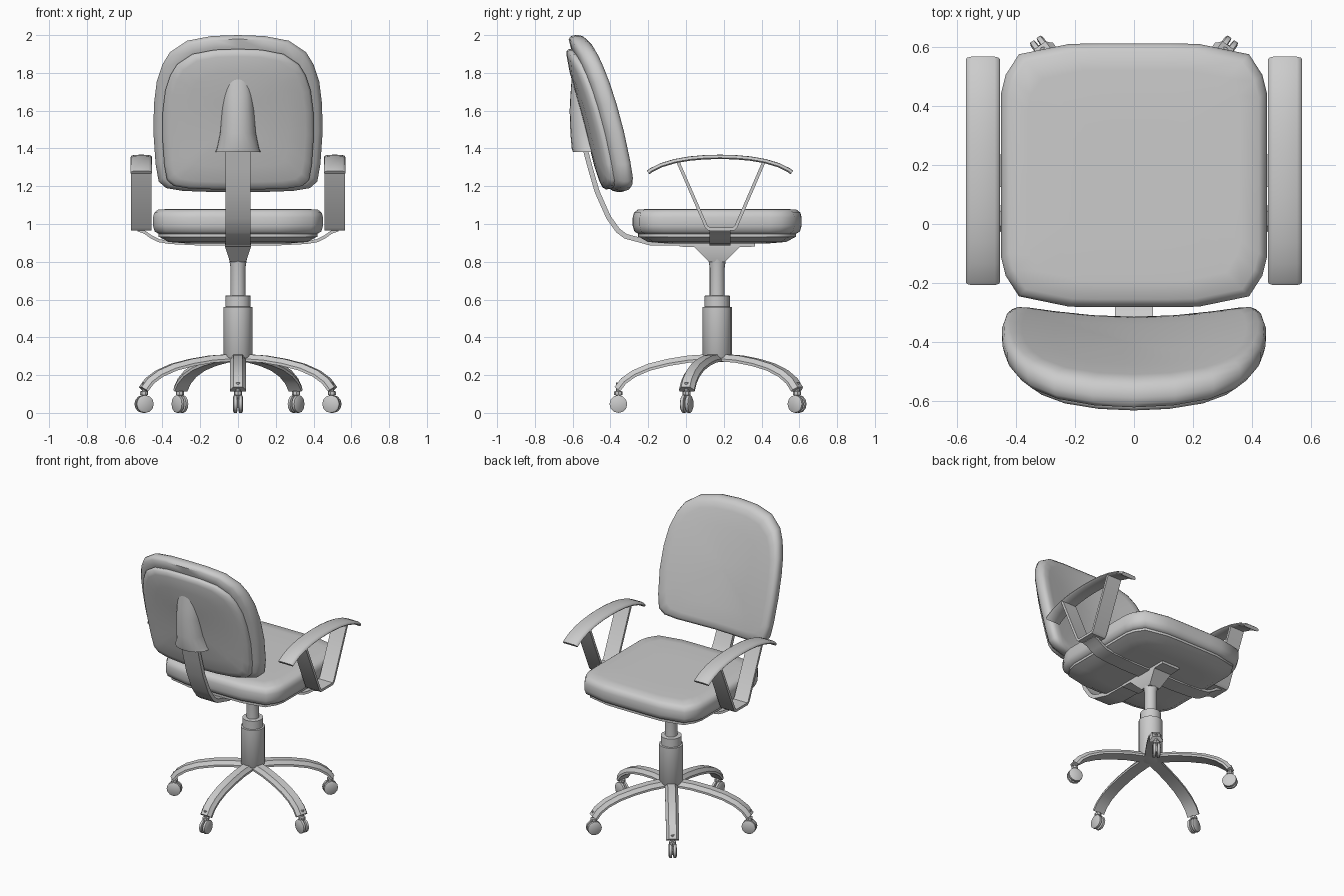
import bpy, bmesh, math
from mathutils import Vector

if "Cube" in bpy.data.objects:
    bpy.data.objects.remove(bpy.data.objects["Cube"])

CY = 0.165  # y of the column and seat centre


def loft(name, rings, angle=40):
    """Skin a list of equal closed rings, cap both ends, shade by angle."""
    bm = bmesh.new()
    vs = [[bm.verts.new(p) for p in r] for r in rings]
    n = len(rings[0])
    for a, b in zip(vs, vs[1:]):
        for i in range(n):
            j = (i + 1) % n
            bm.faces.new((a[i], a[j], b[j], b[i]))
    bm.faces.new(vs[0])
    bm.faces.new(vs[-1])
    bmesh.ops.recalc_face_normals(bm, faces=bm.faces)
    me = bpy.data.meshes.new(name)
    bm.to_mesh(me)
    bm.free()
    ob = bpy.data.objects.new(name, me)
    bpy.context.collection.objects.link(ob)
    bpy.ops.object.select_all(action='DESELECT')
    ob.select_set(True)
    bpy.context.view_layer.objects.active = ob
    bpy.ops.object.shade_smooth_by_angle(angle=math.radians(angle))
    return ob


def sweep(name, path, section, place, angle=40):
    """Sweep a (normal, width) section along a planar path with mitred joints."""
    pts = [Vector(p) for p in path]
    rings = []
    for i, p in enumerate(pts):
        d0 = (p - pts[i - 1]).normalized() if i else (pts[1] - p).normalized()
        d1 = (pts[i + 1] - p).normalized() if i < len(pts) - 1 else d0
        t = (d0 + d1).normalized()
        nrm = Vector((-t.y, t.x)) / max(t.dot(d0), 0.5)
        rings.append([place(*(p + nrm * o), w) for o, w in section])
    return loft(name, rings, angle)


def bar(w, t):
    return [(t / 2, -w / 2), (t / 2, w / 2), (-t / 2, w / 2), (-t / 2, -w / 2)]


def lathe(name, profile, place, n=16):
    return loft(name, [[place(r * math.cos(2 * math.pi * k / n), r * math.sin(2 * math.pi * k / n), h)
                        for k in range(n)] for r, h in profile])


def pad(name, outline, rings, place):
    """Cushion: scaled copies of an outline at given depths."""
    return loft(name, [[place(x * s, y * s, d) for x, y in outline] for s, d in rings], 50)


def mirror_x(half):
    """Complete a right-hand outline that starts and ends on x = 0."""
    return half + [(-x, y) for x, y in half[-2:0:-1]]


# Seat cushion and pan
seat_half = [(0, -.447), (.12, -.447), (.22, -.445), (.39, -.41), (.435, -.34), (.45, -.28), (.45, 0),
             (.45, .28), (.435, .34), (.39, .41), (.22, .445), (.12, .447), (0, .447)]
seat_out = mirror_x(seat_half)
flat = lambda x, y, d: (x, y + CY, d)
pad("seat_cushion", seat_out, [(.6, .945), (.93, .947), (.98, .96), (1, .99), (1, 1.035),
                               (.985, 1.06), (.94, 1.076), (.8, 1.08), (.4, 1.08)], flat)
pad("seat_pan", seat_out, [(.6, .897), (.82, .905), (.92, .93), (.935, .932), (.935, .955), (.9, .957)], flat)


# Backrest cushion and rear shell, bent onto a leaning curved surface
def back_place(x, v, d):
    z = v + 1.585
    t = z - 1.17
    bow = .055 * (x / .45) ** 2
    return (x, -.36 - .17 * t - .12 * t * t + bow + d, z)


back_out = mirror_x([(0, -.415), (.15, -.415), (.29, -.41), (.38, -.395), (.42, -.36), (.436, -.27), (.448, -.1),
                     (.445, .05), (.43, .17), (.40, .26), (.36, .325), (.27, .385), (.14, .41), (0, .415)])
pad("backrest_cushion", back_out, [(.3, -.045), (.6, -.048), (.85, -.05), (.95, -.045), (.985, -.028), (1, -.005),
                                   (1, .015), (.985, .035), (.94, .05), (.85, .052), (.6, .05), (.3, .047),
                                   (.08, .046)], back_place)
pad("backrest_shell", back_out, [(.8, -.03), (.89, -.045), (.895, -.062), (.87, -.078), (.8, -.088), (.6, -.1),
                                 (.3, -.104), (.08, -.105)],
    lambda x, v, d: back_place(x, v - .03, d))

# Raised housing on the shell where the strut plugs in
rings = []
for z, hw, yb in [(1.38, .125, -.598), (1.40, .115, -.605), (1.48, .098, -.612), (1.60, .088, -.616),
                  (1.68, .078, -.612), (1.76, .06, -.606), (1.84, .03, -.6)]:
    y0 = back_place(0, z - 1.585, -.06)[1]
    rings.append([(hw * math.cos(a), y0 + (yb - y0) * math.sin(a) ** .7, z)
                  for a in [math.pi * min(k, 9.999) / 10 for k in range(11)]])
loft("strut_housing", rings, 50)

# Backrest strut
side = lambda u, v, w: (w, u, v)
sweep("back_strut", [(.1, .897), (-.19, .9), (-.32, .935), (-.36, .965), (-.41, 1.035), (-.47, 1.17),
                     (-.505, 1.29), (-.54, 1.42)], bar(.13, .026), side)

# Tilt mechanism under the seat
loft("tilt_mechanism", [[(sx * a, CY + sy * b, z) for sx, sy in ((1, 1), (-1, 1), (-1, -1), (1, -1))]
                        for z, a, b in [(.80, .042, .042), (.878, .068, .12), (.88, .068, .2), (.905, .068, .2)]])

# Gas column
lathe("column", [(.03, .27), (.06, .275), (.078, .30), (.078, .56), (.067, .562), (.067, .62), (.04, .622),
                 (.04, .77), (.048, .82)], flat)

# Armrests: pad, V brace on each side, and one strap passing under the seat
pad_half = [(-.2, 1.272), (-.185, 1.284), (-.13, 1.311), (-.06, 1.332), (.02, 1.346), (.10, 1.353), (.18, 1.355)]
pad_path = pad_half + [(.36 - u, v) for u, v in pad_half[-2::-1]]
pad_sec = [(.011, -.04), (.012, 0), (.011, .04), (.005, .054), (-.004, .058),
           (-.011, .052), (-.011, -.052), (-.004, -.058), (.005, -.054)]
for s, label in ((1, "right"), (-1, "left")):
    at = lambda u, v, w, s=s: (s * .512 + w, u, v)
    sweep("armrest_pad_" + label, pad_path, pad_sec, at, 50)
    sweep("armrest_brace_" + label, [(-.045, 1.335), (.108, .985), (.122, .973), (.25, .973), (.264, .985),
                                     (.415, 1.335)], bar(.108, .017), at)
strap_half = [(.53, .968), (.495, .957), (.46, .932), (.42, .912), (.36, .902), (.2, .894)]
sweep("armrest_strap", strap_half + [(-x, z) for x, z in strap_half[::-1]], bar(.11, .016),
      lambda u, v, w: (u, CY + .015 + w, v))

# Five-star base with twin-wheel casters
leg_path = [(.02, .292), (.15, .284), (.26, .266), (.36, .241), (.44, .207), (.495, .168), (.528, .125)]
leg_sec = [(.02, -.024), (.02, .024), (.008, .032), (-.004, .042), (-.018, .042),
           (-.018, -.042), (-.004, -.042), (.008, -.032)]
for k in range(5):
    a = math.radians(-90 + 72 * k)
    ca, sa = math.cos(a), math.sin(a)
    arm = lambda r, z, w: (r * ca - w * sa, CY + r * sa + w * ca, z)
    sweep(f"base_leg_{k}", leg_path, leg_sec, arm, 30)
    lathe(f"caster_stem_{k}", [(.012, .05), (.012, .092), (.022, .096), (.022, .112), (.012, .116), (.012, .16)],
          lambda x, y, h: arm(.523 + x, h, y), 8)
    for s in (1, -1):
        lathe(f"caster_wheel_{k}_{'a' if s > 0 else 'b'}",
              [(.036, .003), (.047, .006), (.047, .021), (.038, .026)],
              lambda x, y, h: arm(.523 + x, .047 + y, s * h), 12)
    # axle block between the wheels
    sweep(f"caster_axle_{k}", [(.50, .05), (.546, .05)], bar(.012, .05), arm)
